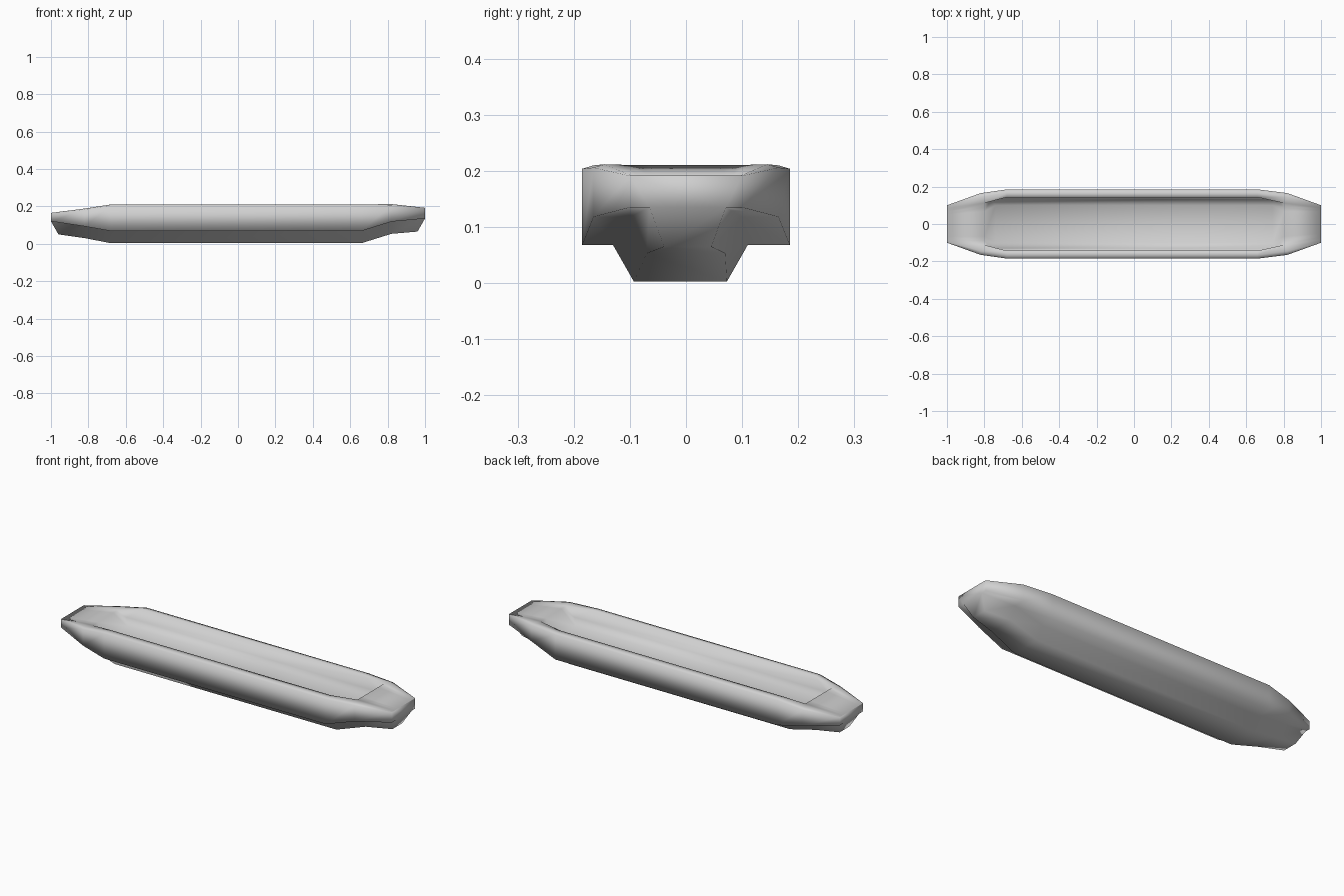
import bpy
import bmesh

cube = bpy.data.objects.get("Cube")
if cube:
    bpy.data.objects.remove(cube, do_unlink=True)

# Single plain grey paint
grey = bpy.data.materials.new("hull_grey")
grey.use_nodes = True
colour = (0.63, 0.63, 0.63, 1)
grey.diffuse_color = colour
grey.node_tree.nodes["Principled BSDF"].inputs["Base Color"].default_value = colour


def section(x, half, top, chine, keel, ktop, kbot, kx, shift, well):
    """Closed ring: well, gunwale, side, ledge and keel, then the same mirrored."""
    bevel = 0.02 if half > 0.12 else 0.002
    side = well + [(x, half - bevel, top), (x, half, top - bevel * 0.3),
                   (x, half, chine), (x, ktop, chine), (kx, kbot, keel)]
    ring = side + [(px, -py, pz) for px, py, pz in reversed(side)]
    return [(px, py + (shift if 6 <= i <= 9 else 0), pz)
            for i, (px, py, pz) in enumerate(ring)]


def deck(x, z, width):
    """Flat deck points: floor, foot and rim all at one level."""
    return [(x, width * f, z) for f in (0.6, 0.8, 1)]


def hollow(x, s):
    """Steep-walled well; its floor stops short of the sloping end wall."""
    return [(s * 0.74, 0.10, 0.12), (s * 0.765, 0.13, 0.15), (x, 0.143, 0.21)]


# Stations from the low end to the raised end
sections = [
    section(-1, 0.10, 0.165, 0.12, 0.05, 0.068, 0.042, -0.96, 0.003,
            deck(-1, 0.165, 0.085)),
    section(-0.82, 0.165, 0.188, 0.093, 0.03, 0.10, 0.06, -0.82, -0.005,
            deck(-0.80, 0.189, 0.112)),
    section(-0.68, 0.185, 0.21, 0.068, 0.003, 0.12, 0.083, -0.68, -0.01,
            hollow(-0.68, -1)),
    section(0.66, 0.185, 0.21, 0.068, 0.003, 0.12, 0.083, 0.66, -0.01,
            hollow(0.66, 1)),
    section(0.82, 0.165, 0.212, 0.118, 0.053, 0.10, 0.07, 0.82, 0,
            deck(0.80, 0.211, 0.112)),
    section(1, 0.10, 0.192, 0.135, 0.065, 0.068, 0.042, 0.96, 0.003,
            deck(1, 0.192, 0.085)),
]

# Loft the sections into one hull
bm = bmesh.new()
rings = [[bm.verts.new(p) for p in s] for s in sections]
count = len(rings[0])
for a, b in zip(rings, rings[1:]):
    for i in range(count):
        j = (i + 1) % count
        bm.faces.new((a[i], a[j], b[j], b[i]))

# Each end: upright board above the raked keel end
for ring in (rings[0], rings[-1]):
    bm.faces.new(ring[:7] + ring[9:])
    bm.faces.new(ring[6:10])
bmesh.ops.recalc_face_normals(bm, faces=bm.faces[:])
for face in bm.faces:
    face.smooth = True

mesh = bpy.data.meshes.new("barge_hull")
bm.to_mesh(mesh)
bm.free()
mesh.materials.append(grey)
hull = bpy.data.objects.new("barge_hull", mesh)
bpy.context.collection.objects.link(hull)
